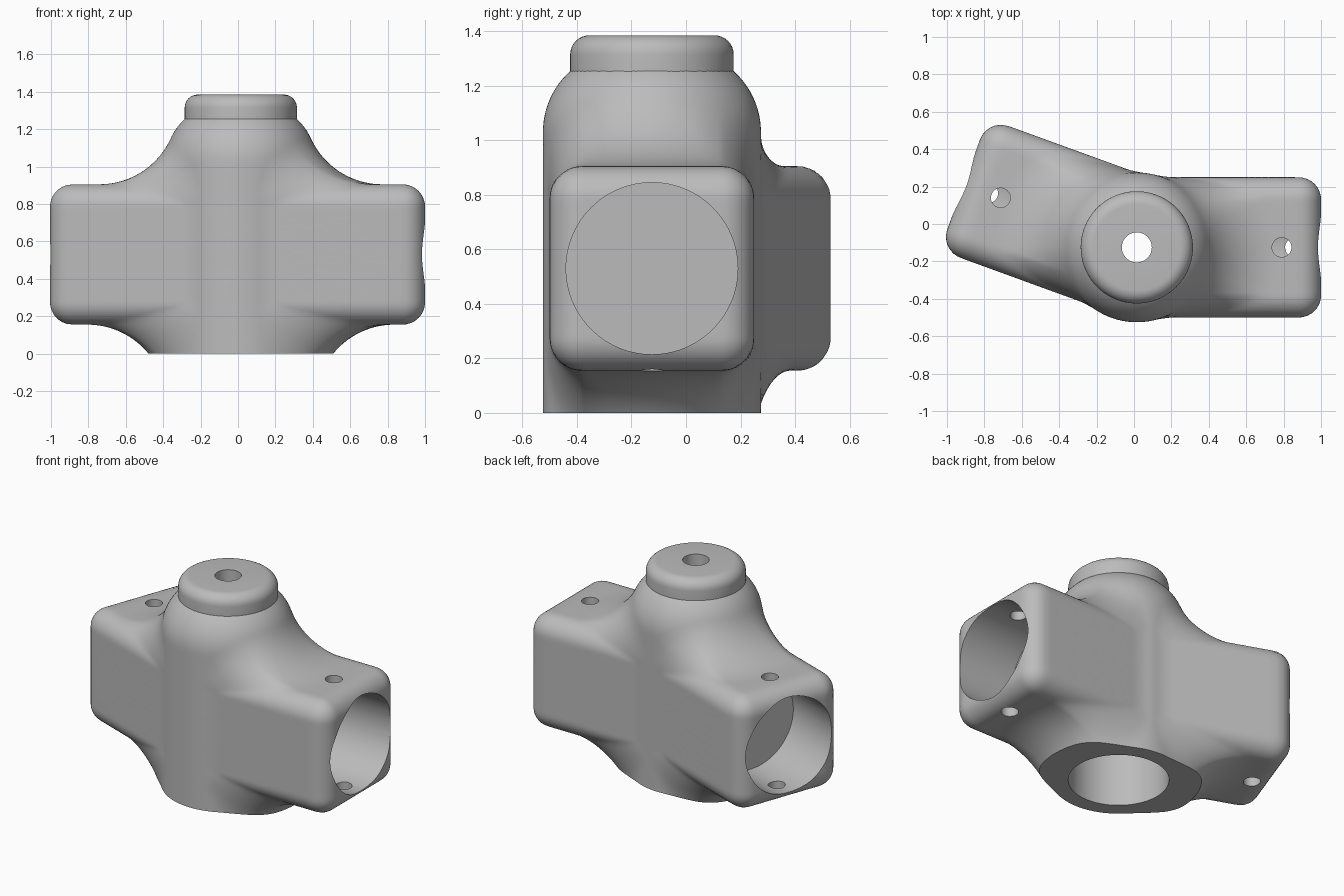
import bpy, bmesh, math
from mathutils import Vector, Matrix

if "Cube" in bpy.data.objects:
    bpy.data.objects.remove(bpy.data.objects["Cube"])

CX, CY, CZ = 0.015, -0.125, 0.53      # hub axis and arm axis height
BODY_R, DOME_R, DOME_Z = 0.40, 0.30, 1.03
ARM_L, ARM_H, ARM_R = 0.985, 0.375, 0.12
FILLET = 0.42
ARM_ANGLES = [0.0, math.radians(160)]
DIRS = [Vector((math.cos(a), math.sin(a), 0)) for a in ARM_ANGLES]
UP = Vector((0, 0, 1))

grey = bpy.data.materials.new("plain grey")
grey.diffuse_color = (0.5, 0.5, 0.5, 1)
grey.use_nodes = True
grey.node_tree.nodes["Principled BSDF"].inputs["Base Color"].default_value = grey.diffuse_color


def hub_distance(p):
    """Distance and normal of the round hub with a domed top."""
    rho = math.hypot(p.x, p.y) or 1e-9
    rad = Vector((p.x / rho, p.y / rho, 0))
    z = p.z + CZ - DOME_Z
    if z <= 0:
        return rho - BODY_R, rad
    k = max(rho - (BODY_R - DOME_R), 0)
    d = math.hypot(k, z)
    return d - DOME_R, rad * (k / d) + UP * (z / d)


def arm_distance(p, d):
    """Distance and normal of a square arm with rounded edges."""
    u, v = p.x * d.x + p.y * d.y, p.y * d.x - p.x * d.y
    flat = ARM_H - ARM_R
    q = (u - (ARM_L - ARM_R), abs(v) - flat, abs(p.z) - flat)
    m = [max(c, 0) for c in q]
    n = math.sqrt(m[0] ** 2 + m[1] ** 2 + m[2] ** 2)
    if n < 1e-9:
        return max(q) - ARM_R, UP
    side = math.copysign(m[1] / n, v)
    normal = Vector((d.x * m[0] / n - d.y * side,
                     d.y * m[0] / n + d.x * side,
                     math.copysign(m[2] / n, p.z)))
    return n - ARM_R, normal


def blended(p):
    """Hub joined to the arms by a rolling-ball fillet."""
    a, n1 = hub_distance(p)
    best = a
    if a <= 0:
        return a
    for d in DIRS:
        if p.x * d.x + p.y * d.y <= 0:
            continue
        b, n2 = arm_distance(p, d)
        best = min(best, b)
        if b <= 0:
            return b
        if a >= FILLET or b >= FILLET:
            continue
        c, m1, m2, d1, d2 = p.copy(), n1, n2, a, b
        ok = True
        for _ in range(3):
            dot = m1.dot(m2)
            den = 1 - dot * dot
            if den < 1e-3:
                ok = False
                break
            e1, e2 = FILLET - d1, FILLET - d2
            c += m1 * ((e1 - dot * e2) / den) + m2 * ((e2 - dot * e1) / den)
            d1, m1 = hub_distance(c)
            d2, m2 = arm_distance(c, d)
        if not ok:
            continue
        w = c - p
        dot = m1.dot(m2)
        w1, w2 = w.dot(m1), w.dot(m2)
        if w1 - dot * w2 > 0 and w2 - dot * w1 > 0 and w.length < 2 * FILLET:
            best = min(best, FILLET - w.length)
    return best


def finish(name, bm):
    me = bpy.data.meshes.new(name)
    bm.to_mesh(me)
    bm.free()
    me.materials.append(grey)
    ob = bpy.data.objects.new(name, me)
    bpy.context.collection.objects.link(ob)
    return ob


def rod(name, radius, start, end, segs=64):
    """Cylinder between two points."""
    start, end = Vector(start), Vector(end)
    axis = end - start
    bm = bmesh.new()
    mat = Matrix.Translation((start + end) / 2) @ axis.to_track_quat('Z', 'Y').to_matrix().to_4x4()
    bmesh.ops.create_cone(bm, cap_ends=True, segments=segs, radius1=radius,
                          radius2=radius, depth=axis.length, matrix=mat)
    return finish(name, bm)


# Hub and arms as one cast shell, shaped from a gridded cube
bm = bmesh.new()
bmesh.ops.create_cube(bm, size=2)
bmesh.ops.subdivide_edges(bm, edges=bm.edges[:], cuts=63, use_grid_fill=True)
for v in bm.verts:
    ray = Vector([math.tan(c * math.pi / 4) for c in v.co])
    ray.x *= 1.5
    ray.normalize()
    lo, hi = 0.25, 1.5
    if ray.z < 0:
        hi = min(hi, 0.8 / -ray.z)
    for _ in range(13):
        mid = (lo + hi) / 2
        if blended(ray * mid) > 0:
            hi = mid
        else:
            lo = mid
    v.co = ray * hi + Vector((CX, CY, CZ))
# Flat base
cut = bmesh.ops.bisect_plane(bm, geom=bm.verts[:] + bm.edges[:] + bm.faces[:],
                             plane_co=(0, 0, 0), plane_no=(0, 0, 1), clear_inner=True)
rim = [e for e in cut['geom_cut'] if isinstance(e, bmesh.types.BMEdge)]
bmesh.ops.holes_fill(bm, edges=rim, sides=0)
bmesh.ops.recalc_face_normals(bm, faces=bm.faces[:])
shell = finish("joint_body", bm)

# Collar with a rounded top edge
collar = rod("collar", 0.30, (CX, CY, 1.2), (CX, CY, 1.385), 96)
bm = bmesh.new()
bm.from_mesh(collar.data)
top = [e for e in bm.edges if all(v.co.z > 1.38 for v in e.verts)]
bmesh.ops.bevel(bm, geom=top, offset=0.07, segments=8, profile=0.5, affect='EDGES')
bm.to_mesh(collar.data)
bm.free()

# Sockets and screw holes
tools = [(collar, 'UNION')]
tools.append((rod("base_socket", 0.30, (CX, CY, -0.1), (CX, CY, 0.42), 96), 'DIFFERENCE'))
tools.append((rod("top_hole", 0.08, (CX, CY, 0.3), (CX, CY, 1.5)), 'DIFFERENCE'))
hub = Vector((CX, CY, CZ))
for d in DIRS:
    tools.append((rod("arm_socket", 0.315, hub + d * 0.57, hub + d * 1.2, 96), 'DIFFERENCE'))
    for u, z in ((0.775, 0.6), (0.845, -0.6)):
        p = hub + d * u
        tools.append((rod("screw_hole", 0.052, p, p + UP * z, 32), 'DIFFERENCE'))

for tool, op in tools:
    tool.hide_render = True
    mod = shell.modifiers.new(tool.name, 'BOOLEAN')
    mod.operation, mod.solver, mod.object = op, 'EXACT', tool

# Apply the cuts and clear the tools away
deps = bpy.context.evaluated_depsgraph_get()
result = bpy.data.meshes.new_from_object(shell.evaluated_get(deps))
shell.modifiers.clear()
shell.data = result
for tool, _ in tools:
    bpy.data.objects.remove(tool)

bpy.context.view_layer.objects.active = shell
shell.select_set(True)
bpy.ops.object.shade_smooth_by_angle(angle=math.radians(32))
